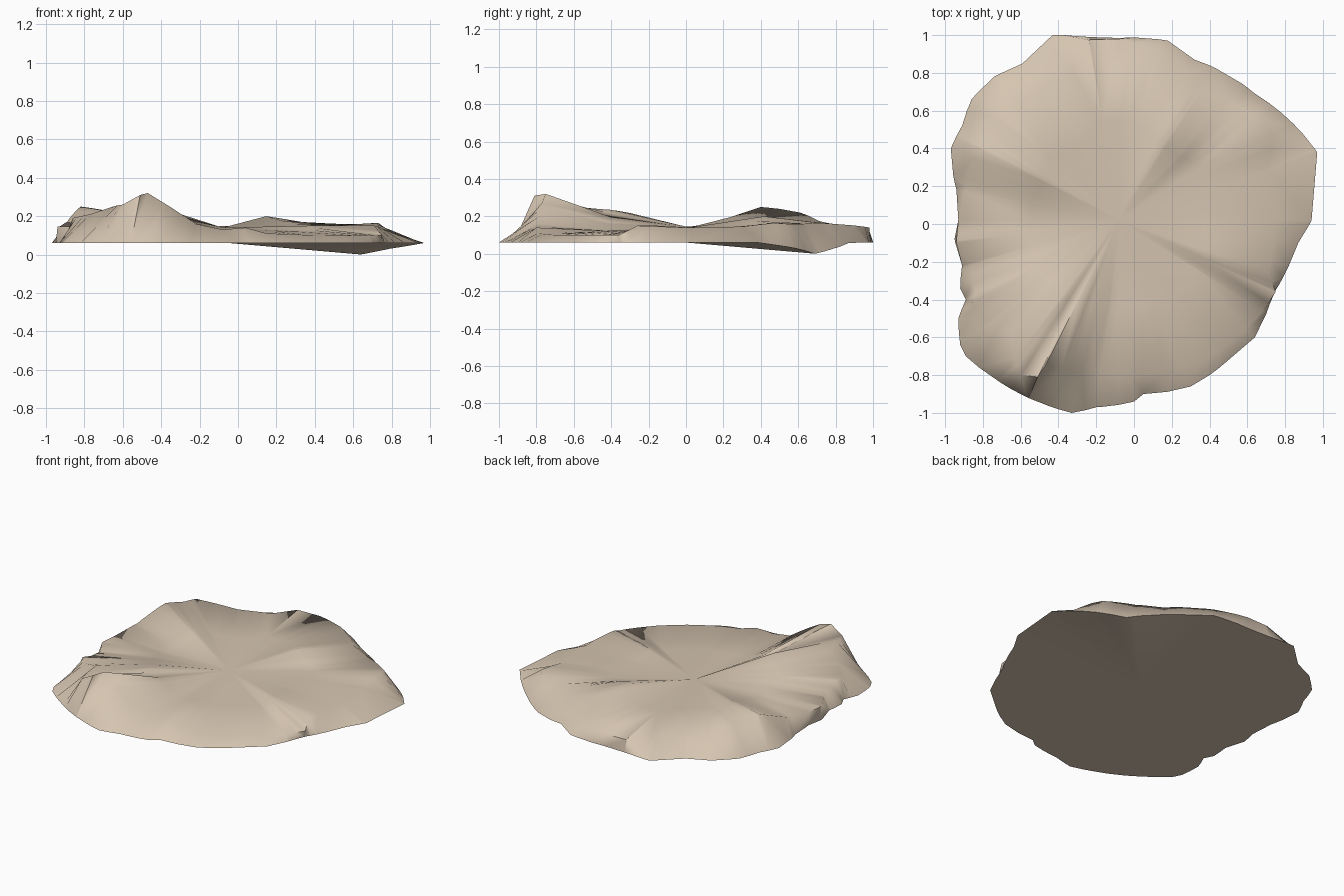
import bpy, bmesh, math

if "Cube" in bpy.data.objects:
    bpy.data.objects.remove(bpy.data.objects["Cube"])

CX, CY, CZ = -0.08, 0.02, 0.14     # hub where all creases meet

# Foot outline of the slab (x, y), low at 0.06 except one dipping corner
FOOT = [(.94, .02), (.97, .38), (.79, .58), (.64, .69), (.32, .87), (.18, .97),
        (-.08, .985), (-.24, .99), (-.43, 1.0), (-.59, .85), (-.74, .78), (-.86, .66),
        (-.91, .52), (-.97, .40), (-.94, .18), (-.93, .02), (-.95, -.08), (-.91, -.22),
        (-.92, -.34), (-.89, -.40), (-.93, -.50), (-.92, -.64), (-.89, -.70), (-.72, -.83),
        (-.46, -.96), (-.33, -1.0), (-.20, -.97), (0, -.94), (.05, -.90), (.30, -.86),
        (.50, -.72), (.64, -.60), (.72, -.42), (.75, -.35), (.82, -.22), (.87, -.10)]
FOOT_Z = {(.64, .69): 0.0, (.79, .58): .03, (.32, .87): .058}

# Upper rim (x, y, z)
RIM = [(.74, 0, .14), (.71, .3, .145), (.73, .47, .165), (.70, .54, .16), (.52, .63, .16),
       (.36, .71, .165), (.12, .91, .15), (-.08, .98, .14), (-.24, .975, .14),
       (-.33, .82, .15), (-.5, .71, .175), (-.62, .65, .205), (-.74, .61, .22),
       (-.75, .5, .24), (-.82, .4, .25), (-.89, .2, .17), (-.93, .02, .145),
       (-.94, -.1, .145), (-.87, -.22, .145), (-.84, -.36, .18), (-.86, -.42, .19),
       (-.77, -.52, .21), (-.65, -.58, .25), (-.60, -.80, .26), (-.51, -.81, .31),
       (-.47, -.75, .32), (-.34, -.78, .24), (-.22, -.79, .16), (-.08, -.81, .13),
       (.04, -.80, .14), (.15, -.79, .11), (.4, -.70, .10), (.68, -.46, .10),
       (.75, -.36, .10), (.71, -.26, .15)]

# Ridges and valleys half way to the rim: (angle in degrees, z)
MID = [(0, .14), (25, .14), (38, .145), (48, .175), (60, .20), (85, .15), (110, .14),
       (130, .16), (152, .195), (165, .165), (180, .14), (200, .165), (215, .20),
       (235, .235), (250, .165), (265, .125), (300, .12), (328, .12), (338, .15)]


def polar(x, y, z):
    return (math.atan2(y - CY, x - CX) % math.tau, math.hypot(x - CX, y - CY), z)


def sample(table, a):
    """Linear interpolation of (angle, values...) around the full turn."""
    first, last = table[0], table[-1]
    t = [(last[0] - math.tau, *last[1:])] + table + [(first[0] + math.tau, *first[1:])]
    for p, q in zip(t, t[1:]):
        if p[0] <= a <= q[0]:
            f = (a - p[0]) / max(q[0] - p[0], 1e-9)
            return [u + (v - u) * f for u, v in zip(p[1:], q[1:])]


foot = sorted(polar(x, y, FOOT_Z.get((x, y), .06)) for x, y in FOOT)
rim = sorted(polar(*p) for p in RIM)
mid = sorted((math.radians(a), z) for a, z in MID)
angles = sorted({round(p[0], 6) for p in foot + rim + mid})

bm = bmesh.new()
hub = bm.verts.new((CX, CY, CZ))
under = bm.verts.new((-.05, 0, .06))
rings = [[], [], []]
for a in angles:
    rf, zf = sample(foot, a)
    rr, zr = sample(rim, a)
    zm, = sample(mid, a)
    for ring, r, z in zip(rings, (rr * .55, rr, rf), (zm, zr, zf)):
        ring.append(bm.verts.new((CX + r * math.cos(a), CY + r * math.sin(a), z)))


def band(a, b, c, d):
    """Quad a-b-c-d split along its shorter diagonal."""
    if (a.co - c.co).length < (b.co - d.co).length:
        tris = ((a, b, c), (a, c, d))
    else:
        tris = ((a, b, d), (b, c, d))
    for t in tris:
        bm.faces.new(t)


# Fan top, rim band, side wall and underside
inner, top, base = rings
for i in range(len(angles)):
    j = (i + 1) % len(angles)
    bm.faces.new((hub, inner[i], inner[j]))
    band(inner[i], top[i], top[j], inner[j])
    band(top[i], base[i], base[j], top[j])
    bm.faces.new((under, base[j], base[i]))
bm.normal_update()

me = bpy.data.meshes.new("rock_slab")
bm.to_mesh(me)
bm.free()
rock = bpy.data.objects.new("rock_slab", me)
bpy.context.collection.objects.link(rock)
mat = bpy.data.materials.new("sandy_stone")
mat.diffuse_color = (.67, .56, .44, 1)
mat.use_nodes = True
mat.node_tree.nodes["Principled BSDF"].inputs["Base Color"].default_value = mat.diffuse_color
me.materials.append(mat)

bpy.context.view_layer.objects.active = rock
rock.select_set(True)
bpy.ops.object.shade_smooth_by_angle(angle=math.radians(75))
